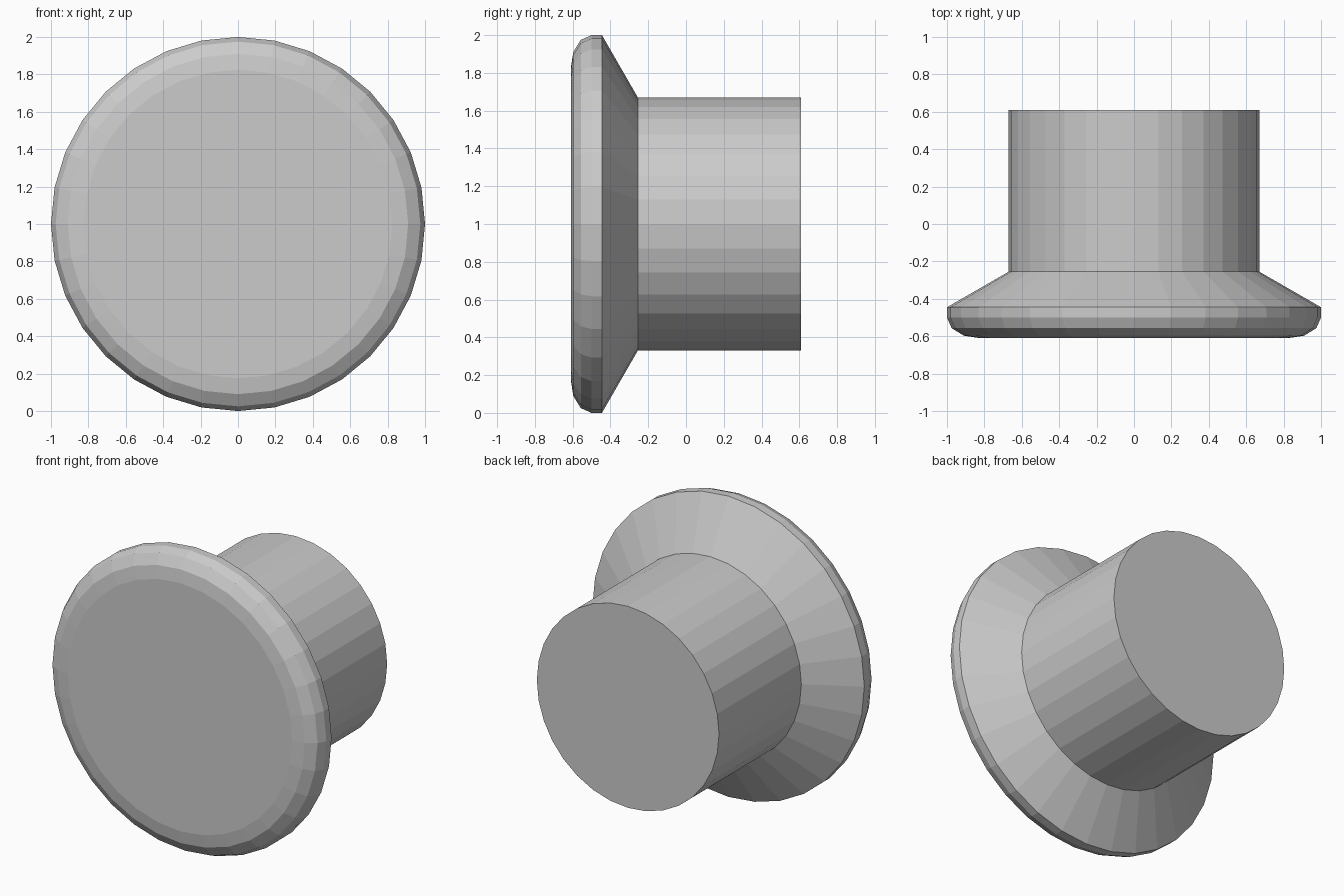
import bpy, bmesh
from math import sin, cos, tau

if "Cube" in bpy.data.objects:
    bpy.data.objects.remove(bpy.data.objects["Cube"])

SIDES = 32


def lathe_y(name, profile):
    """Turn (radius, y) points around the horizontal axis at z = 1, capping both ends."""
    bm = bmesh.new()
    rings = [[bm.verts.new((r * sin(tau * i / SIDES), y, 1 + r * cos(tau * i / SIDES)))
              for i in range(SIDES)] for r, y in profile]
    for a, b in zip(rings, rings[1:]):
        for i in range(SIDES):
            j = (i + 1) % SIDES
            bm.faces.new((a[i], a[j], b[j], b[i]))
    bm.faces.new(rings[0])
    bm.faces.new(rings[-1])
    bmesh.ops.recalc_face_normals(bm, faces=bm.faces)
    mesh = bpy.data.meshes.new(name)
    bm.to_mesh(mesh)
    bm.free()
    obj = bpy.data.objects.new(name, mesh)
    bpy.context.collection.objects.link(obj)
    return obj


# Round knob: flat front, rounded rim, conical back, straight shank
lathe_y("knob", [
    (0.825, -0.61), (0.91, -0.597), (0.975, -0.557), (1.0, -0.5),
    (1.0, -0.445), (0.67, -0.255), (0.67, 0.61),
])
